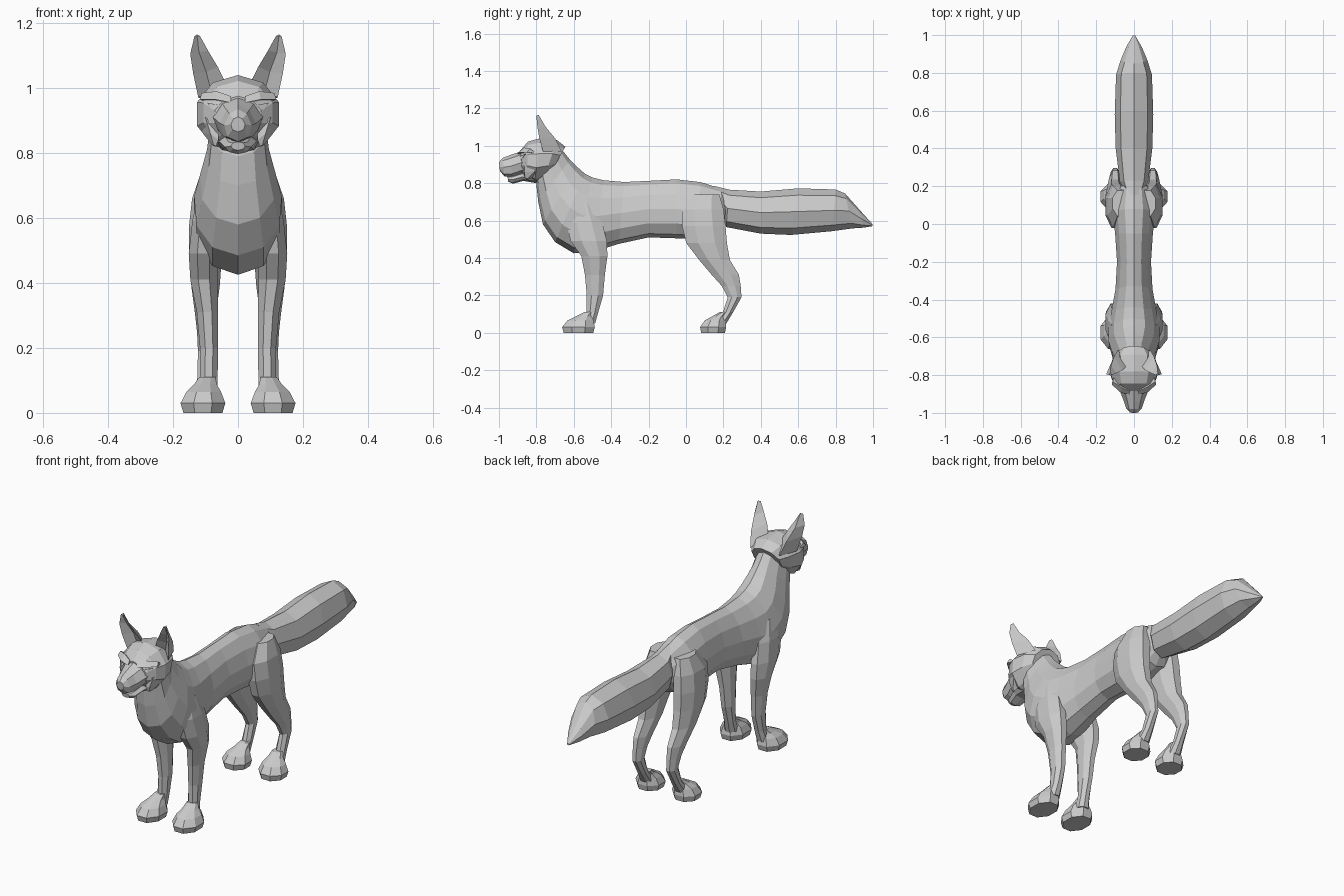
import bpy, bmesh
from math import sin, cos, tau
from mathutils import Vector


def skin(name, rings, mirror=False):
    """Bridge equal-sized point rings into a closed flat-shaded mesh."""
    bm = bmesh.new()
    loops = [[bm.verts.new(p) for p in ring] for ring in rings]
    n = len(loops[0])
    for a, b in zip(loops, loops[1:]):
        for i in range(n):
            j = (i + 1) % n
            bm.faces.new((a[i], a[j], b[j], b[i]))
    bm.faces.new(loops[0])
    bm.faces.new(loops[-1])
    bmesh.ops.remove_doubles(bm, verts=bm.verts, dist=0.0005)
    bmesh.ops.recalc_face_normals(bm, faces=bm.faces)
    mesh = bpy.data.meshes.new(name)
    bm.to_mesh(mesh)
    bm.free()
    ob = bpy.data.objects.new(name, mesh)
    bpy.context.collection.objects.link(ob)
    if mirror:
        ob.modifiers.new("mirror", "MIRROR").use_mirror_merge = False
    return ob


def spine_ring(top_y, top_z, bot_y, bot_z, w, sides=12, egg=0.0):
    """Ellipse spanned between a top and a bottom point; egg widens the lower half."""
    top, bot = Vector((0, top_y, top_z)), Vector((0, bot_y, bot_z))
    mid, half = (top + bot) / 2, (top - bot) / 2
    pts = []
    for i in range(sides):
        a = tau * i / sides
        pts.append(mid + half * cos(a) + Vector((w * sin(a) * (1 - egg * cos(a)), 0, 0)))
    return pts


def flat_ring(z, cx, cy, rx, ry, sides=8):
    """Horizontal ellipse with a flat side facing forward."""
    return [(cx + rx * 1.05 * cos(tau * (i + .5) / sides),
             cy + ry * 1.05 * sin(tau * (i + .5) / sides), z) for i in range(sides)]


# Torso and neck: top y, top z, bottom y, bottom z, half width
torso = [
    (.235, .72, .21, .60, .05), (.19, .77, .17, .54, .095), (.08, .805, .05, .50, .115),
    (-.05, .82, -.05, .505, .10), (-.20, .812, -.20, .51, .09), (-.33, .806, -.36, .475, .098),
    (-.44, .815, -.49, .435, .12), (-.50, .83, -.60, .425, .135), (-.54, .85, -.70, .485, .135),
    (-.58, .885, -.765, .58, .117), (-.62, .925, -.79, .70, .095), (-.66, .975, -.80, .79, .086),
    (-.69, 1.01, -.79, .85, .08)]
skin("torso", [spine_ring(*r, egg=.18) for r in torso])

# Head, muzzle and lower jaw
head = [(-.645, .995, -.72, .86, .085), (-.69, 1.03, -.76, .82, .12), (-.78, 1.04, -.81, .80, .132),
        (-.845, 1.022, -.85, .825, .112), (-.885, .975, -.875, .85, .075)]
skin("head", [spine_ring(*r, sides=10) for r in head])
muzzle = [(-.84, .99, -.83, .85, .085), (-.89, .967, -.88, .85, .075), (-.94, .95, -.93, .832, .055),
          (-.98, .935, -.97, .835, .042), (-1.0, .912, -.995, .865, .022)]
skin("muzzle", [spine_ring(*r, sides=8, egg=.15) for r in muzzle])
jaw = [(-.80, .87, -.80, .80, .07), (-.88, .855, -.87, .812, .055), (-.93, .84, -.925, .797, .04),
       (-.955, .835, -.95, .808, .022)]
skin("lower_jaw", [spine_ring(*r, sides=8) for r in jaw])

# Cheek tufts
skin("cheek_tufts", [
    [(.125, -.79, .92), (.07, -.76, .90), (.06, -.86, .88), (.10, -.86, .91)],
    [(.108, -.81, .86), (.07, -.79, .84), (.06, -.865, .84), (.085, -.865, .86)],
    [(.08, -.845, .825), (.07, -.84, .82), (.068, -.855, .82), (.075, -.86, .825)]], mirror=True)

# Slanted eyes and brows
skin("eyes", [
    [(x, y + d, z) for x, y, z in
     [(.028, -.897, .928), (.06, -.885, .948), (.095, -.862, .955), (.068, -.884, .918)]]
    for d in (0, .04)], mirror=True)
skin("brows", [
    [(.022, -.885, .975), (.022, -.903, .955), (.02, -.84, .96)],
    [(.065, -.865, .99), (.07, -.893, .965), (.07, -.83, .96)],
    [(.112, -.835, .985), (.118, -.85, .965), (.105, -.80, .96)]], mirror=True)

# Ears: four-point rings (inner, back, outer, hollow front) rising to a tip
skin("ears", [
    [(.04, -.755, 1.02), (.085, -.665, .97), (.122, -.765, .97), (.085, -.735, 1.0)],
    [(.062, -.775, 1.065), (.105, -.70, 1.04), (.138, -.785, 1.045), (.098, -.745, 1.05)],
    [(.092, -.79, 1.115), (.122, -.75, 1.10), (.147, -.795, 1.105), (.12, -.775, 1.11)],
    [(.117, -.80, 1.16), (.126, -.788, 1.165), (.134, -.80, 1.16), (.126, -.798, 1.16)]],
    mirror=True)

# Legs: z, centre x, centre y, half width, half depth
front_leg = [
    (.69, .085, -.555, .035, .06), (.59, .10, -.545, .042, .10), (.49, .107, -.52, .046, .10),
    (.41, .105, -.49, .043, .072), (.31, .094, -.487, .034, .055), (.20, .089, -.487, .029, .045),
    (.11, .09, -.50, .028, .032), (.05, .095, -.52, .033, .035)]
skin("front_legs", [flat_ring(*r) for r in front_leg], mirror=True)
hind_leg = [
    (.74, .07, .11, .045, .07), (.66, .088, .09, .055, .115), (.57, .097, .095, .056, .12),
    (.48, .10, .11, .052, .112), (.39, .10, .152, .045, .085), (.31, .10, .21, .034, .075),
    (.25, .10, .242, .027, .052), (.19, .10, .26, .024, .038), (.11, .10, .225, .026, .028),
    (.05, .102, .185, .034, .032)]
skin("hind_legs", [flat_ring(*r) for r in hind_leg], mirror=True)

# Paws: the same wedge at each foot, scaled in depth
paw = [(0, 0, .062, .082), (.03, 0, .071, .09), (.065, .01, .055, .072),
       (.088, .03, .036, .045), (.11, .055, .026, .026)]
for name, cy, depth in (("front_paws", -.575, 1.0), ("hind_paws", .145, .8)):
    skin(name, [flat_ring(z, .108 - dy * .25, cy + dy, rx, ry * depth)
                for z, dy, rx, ry in paw], mirror=True)

# Bushy tail
tail = [(.15, .785, .19, .66, .045), (.23, .765, .215, .565, .075), (.40, .755, .40, .53, .097),
        (.60, .772, .56, .523, .102), (.80, .766, .78, .543, .095), (.85, .745, .89, .558, .07),
        (.93, .655, .95, .562, .04), (.998, .58, .998, .57, .006)]
skin("tail", [spine_ring(*r, sides=8) for r in tail])
